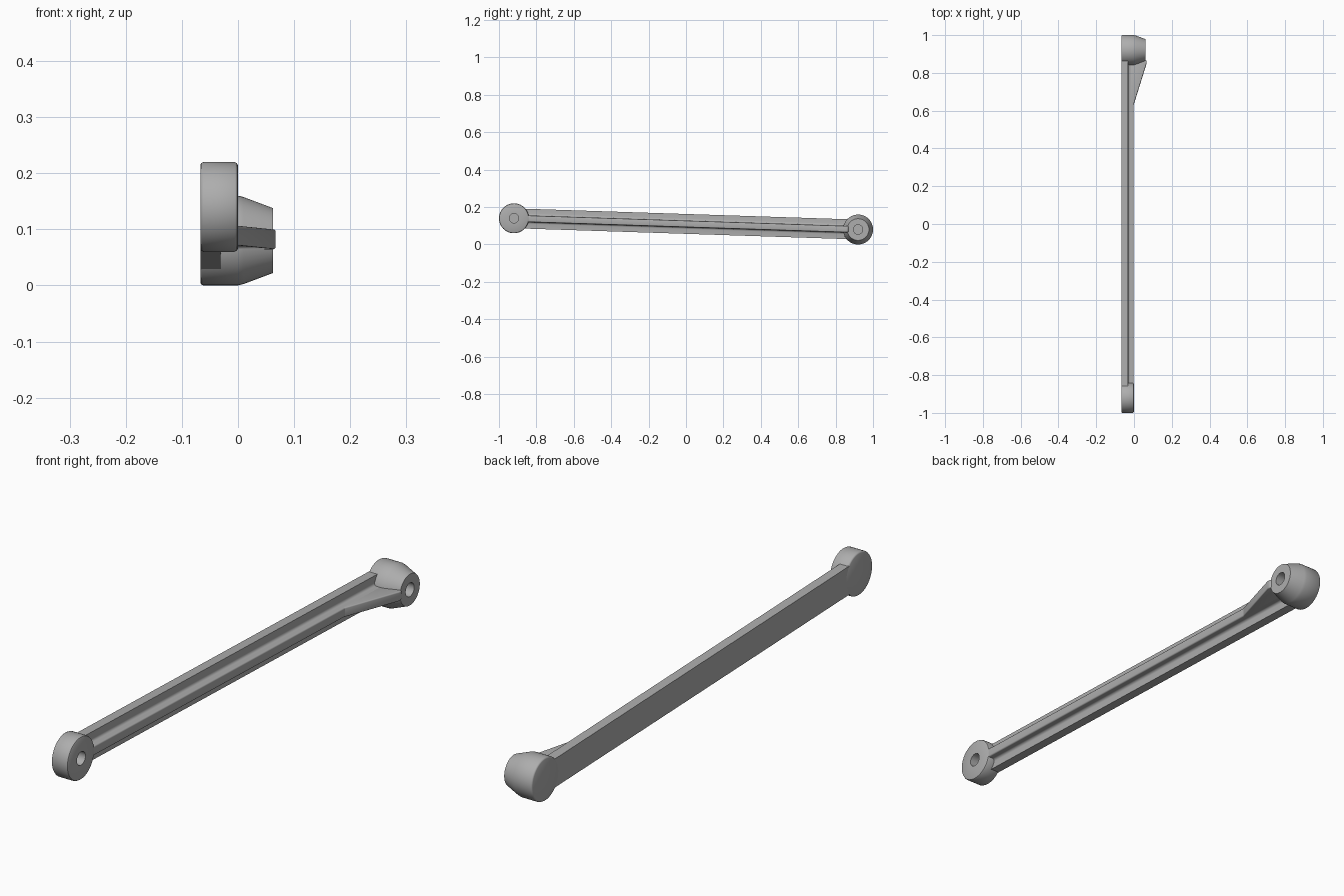
import bpy, bmesh, math
from mathutils import Matrix

cube = bpy.data.objects.get("Cube")
if cube:
    bpy.data.objects.remove(cube, do_unlink=True)

grey = bpy.data.materials.new("plain grey")
grey.use_nodes = True
colour = (0.42, 0.42, 0.42, 1)
grey.diffuse_color = colour
grey.node_tree.nodes["Principled BSDF"].inputs["Base Color"].default_value = colour

# The whole arm lies along y, tilted slightly down towards the back
HALF = math.hypot(0.92, 0.03)
TILT = Matrix.Translation((0, 0, 0.11)) @ Matrix.Rotation(-math.atan2(0.03, 0.92), 4, 'X')


def finish(name, bm, bevel=0):
    bmesh.ops.recalc_face_normals(bm, faces=bm.faces)
    mesh = bpy.data.meshes.new(name)
    bm.to_mesh(mesh)
    bm.free()
    mesh.materials.append(grey)
    obj = bpy.data.objects.new(name, mesh)
    bpy.context.collection.objects.link(obj)
    obj.matrix_world = TILT
    bpy.ops.object.select_all(action='DESELECT')
    obj.select_set(True)
    bpy.context.view_layer.objects.active = obj
    if bevel:
        mod = obj.modifiers.new("soft edges", 'BEVEL')
        mod.width, mod.segments, mod.limit_method = bevel, 3, 'ANGLE'
        bpy.ops.object.modifier_apply(modifier=mod.name)
    bpy.ops.object.shade_smooth_by_angle(angle=math.radians(35))
    return obj


def prism(name, points, sweep, bevel=0):
    """Close a polygon of 3D points and extrude it along a vector."""
    bm = bmesh.new()
    face = bm.faces.new([bm.verts.new(p) for p in points])
    new = bmesh.ops.extrude_face_region(bm, geom=[face])["geom"]
    bmesh.ops.translate(bm, vec=sweep, verts=[g for g in new if isinstance(g, bmesh.types.BMVert)])
    return finish(name, bm, bevel)


def boss(name, y, profile):
    """Turn a (radius, x) profile around the x axis."""
    bm = bmesh.new()
    verts = [bm.verts.new((x, y + r, 0)) for r, x in profile]
    edges = [bm.edges.new(pair) for pair in zip(verts, verts[1:])]
    bmesh.ops.spin(bm, geom=verts + edges, cent=(0, y, 0), axis=(1, 0, 0),
                   angle=math.tau, steps=48, use_duplicate=False)
    bmesh.ops.remove_doubles(bm, verts=bm.verts, dist=1e-5)
    finish(name, bm)


# End bosses with blind pin holes
back_rim = [(0, -0.067), (0.075, -0.067), (0.078, -0.0655), (0.08, -0.062)]
hole = [(0.025, -0.045), (0, -0.045)]
boss("front_boss", -HALF, back_rim + [(0.08, -0.006), (0.078, -0.002), (0.074, 0), (0.025, 0)] + hole)
boss("rear_boss", HALF, back_rim + [(0.08, 0), (0.0775, 0.01), (0.058, 0.062), (0.025, 0.062)] + hole)

# Bar section: flat plate with a filleted centre rib
plate_h, rib_h, plate_x, rib_x, fillet = 0.053, 0.0175, -0.031, -0.002, 0.01
side = [(-0.0668, plate_h), (plate_x, plate_h)]
for i in range(5):
    a = i / 4 * math.pi / 2
    side.append((plate_x + fillet * (1 - math.cos(a)), rib_h + fillet * (1 - math.sin(a))))
for i in range(4):
    a = i / 3 * math.pi / 2
    side.append((rib_x - 0.005 * (1 - math.sin(a)), rib_h - 0.005 * (1 - math.cos(a))))
section = side + [(x, -z) for x, z in reversed(side)]
start = 0.05 - HALF
prism("ribbed_bar", [(x, start, z) for x, z in section], (0, -2 * start, 0))

# Gusset rising from the rib to the tall rear boss
outline = [(-0.02, 0.6), (rib_x, 0.63), (0.067, 0.851), (0.067, 0.864), (0.055, 0.875), (-0.02, 0.875)]
prism("rear_gusset", [(x, y, -rib_h) for x, y in outline], (0, 0, 2 * rib_h), bevel=0.004)
